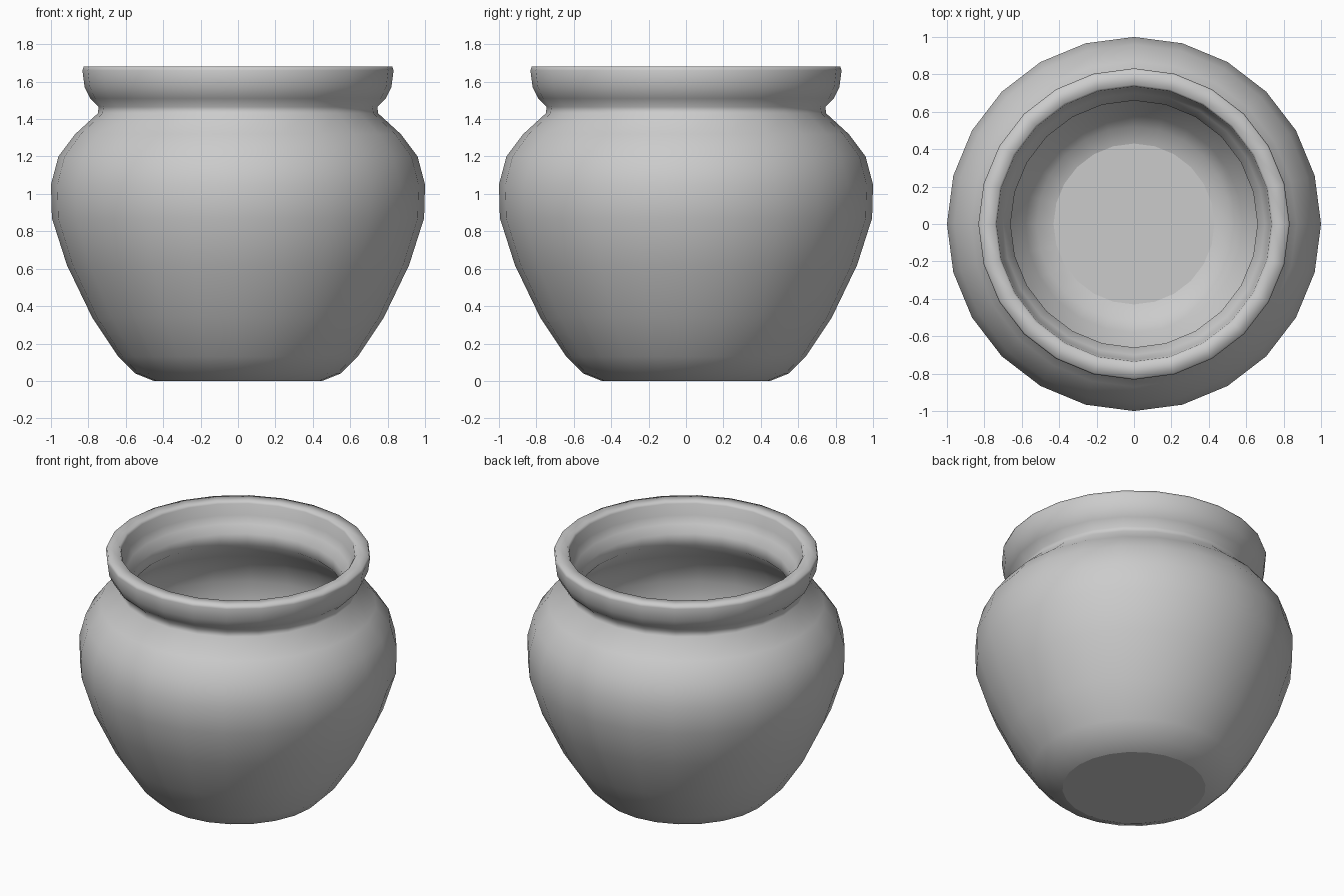
import bpy
import bmesh
import math

SIDES = 24

cube = bpy.data.objects.get("Cube")
if cube:
    bpy.data.objects.remove(cube, do_unlink=True)

clay = bpy.data.materials.new("grey_clay")
clay.use_nodes = True
grey = (0.6, 0.6, 0.6, 1)
clay.diffuse_color = grey
clay.node_tree.nodes["Principled BSDF"].inputs["Base Color"].default_value = grey

# Profile as (radius, height): foot, belly, neck, lip, then down the inner wall
outer = [(0.45, 0), (0.55, 0.04), (0.64, 0.13), (0.78, 0.34), (0.915, 0.62),
         (0.995, 0.87), (1, 1.05), (0.96, 1.2), (0.87, 1.32), (0.75, 1.43),
         (0.745, 1.465), (0.79, 1.51), (0.82, 1.57), (0.832, 1.66), (0.825, 1.68)]
inner = [(0.745, 1.68), (0.735, 1.665), (0.725, 1.59), (0.7, 1.54), (0.66, 1.49),
         (0.66, 1.41), (0.8, 1.27), (0.88, 1.17), (0.92, 1.04), (0.915, 0.88),
         (0.84, 0.65), (0.71, 0.38), (0.58, 0.18), (0.52, 0.11), (0.43, 0.08)]

# Turn the profile into rings joined by quads, closed by the base and the floor
bm = bmesh.new()
rings = []
for radius, height in outer + inner:
    ring = []
    for i in range(SIDES):
        a = math.tau * i / SIDES
        ring.append(bm.verts.new((radius * math.cos(a), radius * math.sin(a), height)))
    rings.append(ring)
for low, high in zip(rings, rings[1:]):
    for i in range(SIDES):
        j = (i + 1) % SIDES
        bm.faces.new((low[i], low[j], high[j], high[i])).smooth = True
caps = [bm.faces.new(rings[0][::-1]), bm.faces.new(rings[-1])]

# Keep the base and floor flat, with crisp borders
for cap in caps:
    for edge in cap.edges:
        edge.smooth = False

mesh = bpy.data.meshes.new("pot")
bm.to_mesh(mesh)
bm.free()
mesh.materials.append(clay)
pot = bpy.data.objects.new("pot", mesh)
bpy.context.collection.objects.link(pot)
